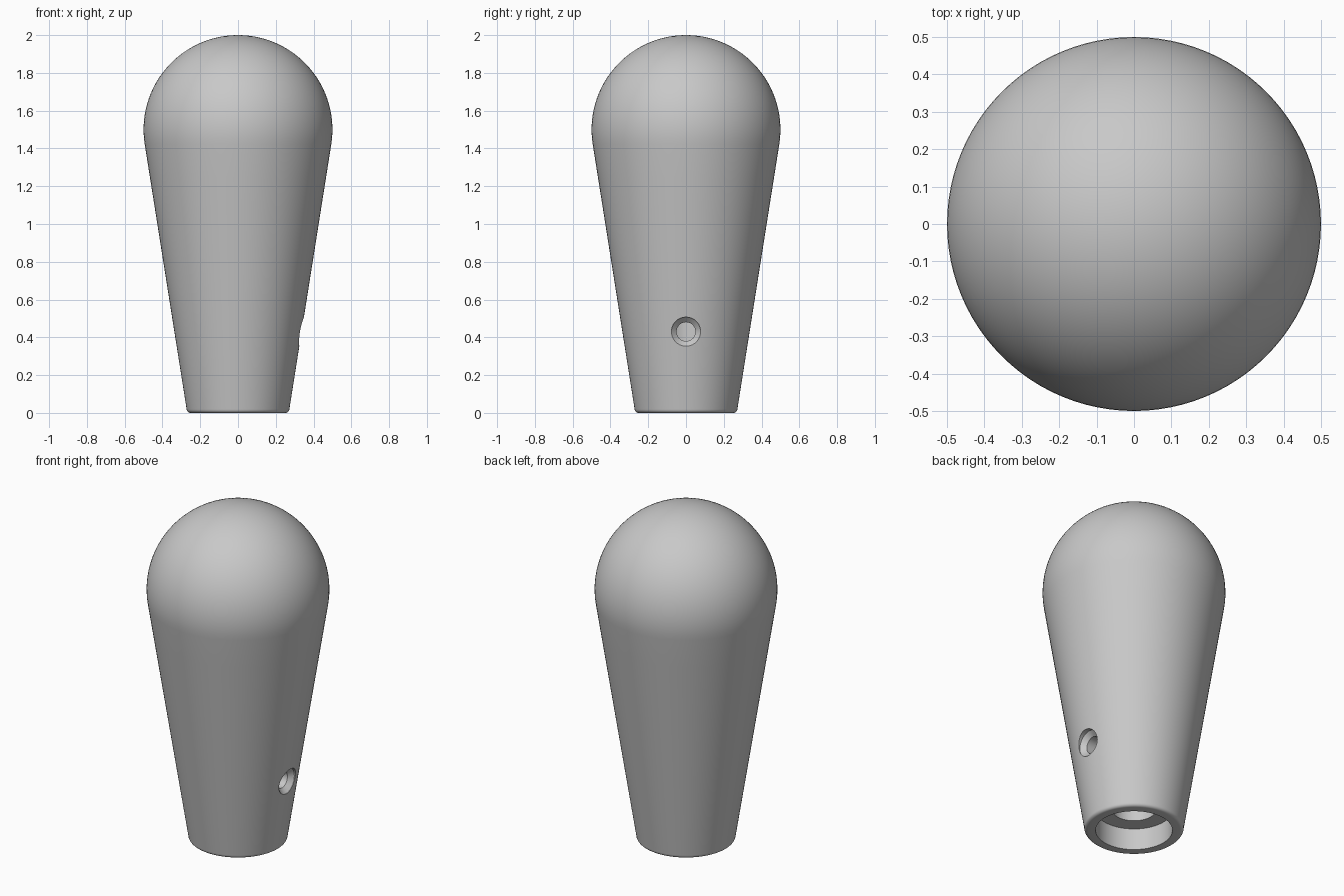
import bpy, bmesh
from math import sin, cos, pi, radians
from mathutils import Matrix, Vector

cube = bpy.data.objects.get("Cube")
if cube:
    bpy.data.objects.remove(cube, do_unlink=True)

grey = bpy.data.materials.new("plain_grey")
grey.use_nodes = True
colour = (0.58, 0.58, 0.58, 1)
grey.diffuse_color = colour
grey.node_tree.nodes["Principled BSDF"].inputs["Base Color"].default_value = colour


def lathe(name, profile, steps, matrix=Matrix()):
    """Spin a (radius, height) profile around z into a closed solid."""
    bm = bmesh.new()
    verts = [bm.verts.new((r, 0, z)) for r, z in profile]
    edges = [bm.edges.new(pair) for pair in zip(verts, verts[1:])]
    bmesh.ops.spin(bm, geom=verts + edges, cent=(0, 0, 0), axis=(0, 0, 1),
                   angle=2 * pi, steps=steps)
    bmesh.ops.remove_doubles(bm, verts=bm.verts, dist=1e-5)
    bmesh.ops.recalc_face_normals(bm, faces=bm.faces)
    bm.transform(matrix)
    mesh = bpy.data.meshes.new(name)
    bm.to_mesh(mesh)
    bm.free()
    mesh.materials.append(grey)
    obj = bpy.data.objects.new(name, mesh)
    bpy.context.collection.objects.link(obj)
    return obj


# Stepped bore, from its blind end down to the rim
profile = [(0, 0.9), (0.12, 0.9), (0.12, 0.13), (0.21, 0.13), (0.21, 0)]

# Rounded lower edge
fillet = 0.02
for i in range(6):
    a = pi / 2 * i / 5
    profile.append((0.252 + fillet * sin(a), fillet * (1 - cos(a))))

# Tapered side, meeting the dome at a tangent
ball, centre, tilt = 0.5, 1.5, radians(9.1)
start = Vector(profile[-1])
end = Vector((ball * cos(tilt), centre - ball * sin(tilt)))
rings = 8
profile += [tuple(start.lerp(end, i / rings)) for i in range(1, rings + 1)]

# Domed top
rows = 28
for i in range(1, rows + 1):
    a = -tilt + (pi / 2 + tilt) * i / rows
    profile.append((ball * cos(a) if i < rows else 0, centre + ball * sin(a)))

knob = lathe("knob", profile, 96)

# Countersunk set screw hole through the +x wall
hole = [(0, 0.04), (0.05, 0.04), (0.05, 0.295), (0.077, 0.322),
        (0.077, 0.45), (0, 0.45)]
cutter = lathe("screw_hole_cutter", hole, 40,
               Matrix.Translation((0, 0, 0.43)) @ Matrix.Rotation(pi / 2, 4, 'Y'))
cutter.hide_render = True

cut = knob.modifiers.new("screw_hole", 'BOOLEAN')
cut.operation = 'DIFFERENCE'
cut.solver = 'EXACT'
cut.object = cutter

bpy.ops.object.select_all(action='DESELECT')
knob.select_set(True)
bpy.context.view_layer.objects.active = knob
bpy.ops.object.modifier_apply(modifier=cut.name)
bpy.data.objects.remove(cutter, do_unlink=True)
bpy.ops.object.shade_smooth_by_angle(angle=radians(30))
